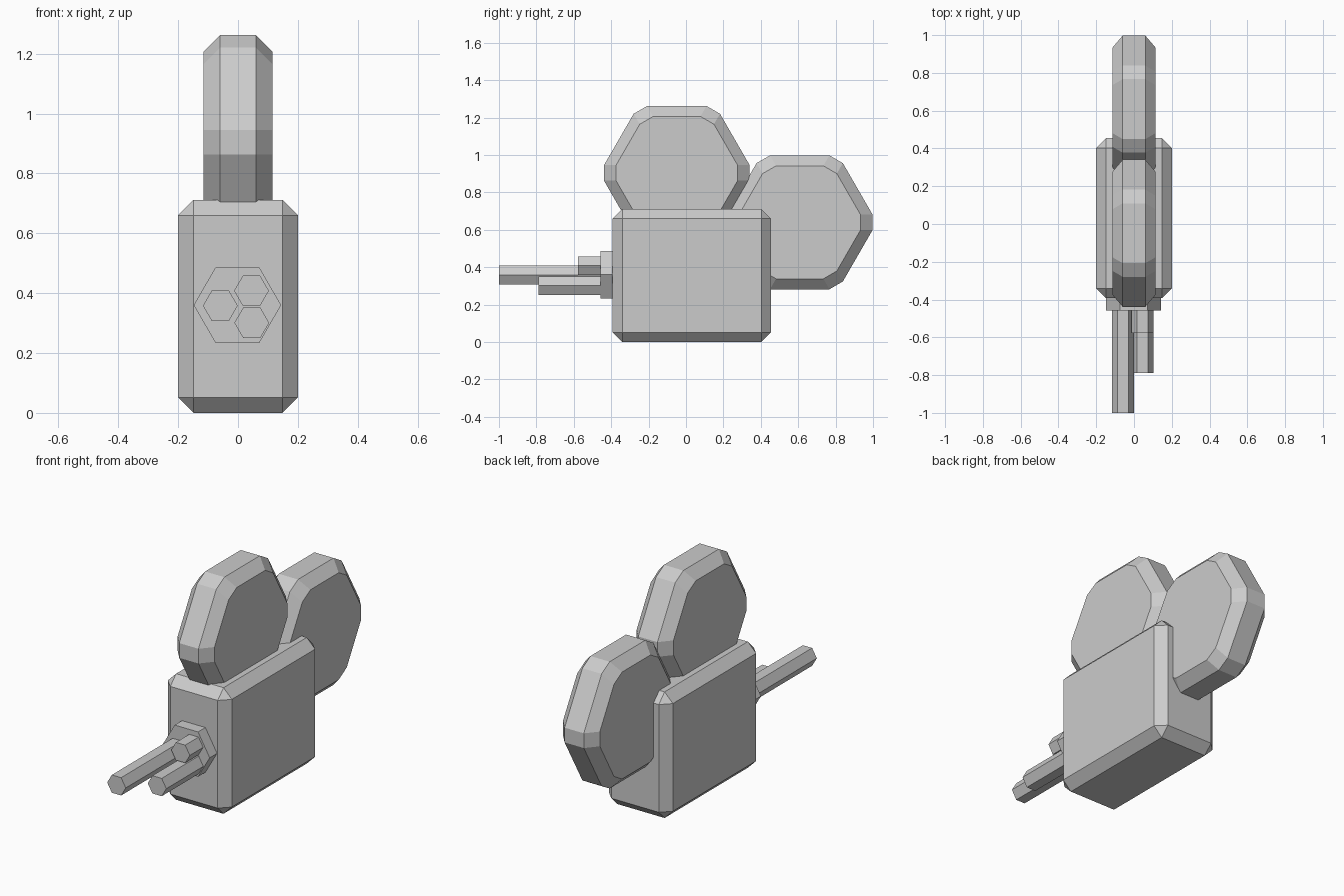
import bpy, bmesh
from math import cos, sin, pi

if "Cube" in bpy.data.objects:
    bpy.data.objects.remove(bpy.data.objects["Cube"])


def make_object(name, bm, location):
    bmesh.ops.recalc_face_normals(bm, faces=bm.faces)
    mesh = bpy.data.meshes.new(name)
    bm.to_mesh(mesh)
    bm.free()
    obj = bpy.data.objects.new(name, mesh)
    obj.location = location
    bpy.context.collection.objects.link(obj)
    return obj


def loft(name, rings, location):
    """Skin a stack of equal-length vertex rings and cap both ends."""
    bm = bmesh.new()
    rows = [[bm.verts.new(p) for p in ring] for ring in rings]
    n = len(rows[0])
    for a, b in zip(rows, rows[1:]):
        for i in range(n):
            j = (i + 1) % n
            bm.faces.new((a[i], a[j], b[j], b[i]))
    bm.faces.new(rows[0])
    bm.faces.new(rows[-1])
    return make_object(name, bm, location)


def hexagon(radius):
    return [(radius * cos(i * pi / 3), radius * sin(i * pi / 3)) for i in range(6)]


def cut_hexagon(apothem, cut):
    """Hexagon with each corner trimmed by a fixed distance along its edges."""
    radius = apothem / cos(pi / 6)
    pts = hexagon(radius)
    out = []
    for i, (u, v) in enumerate(pts):
        for k in (i - 1, (i + 1) % 6):
            t = cut / radius
            out.append((u + (pts[k][0] - u) * t, v + (pts[k][1] - v) * t))
    return out


def film_reel(name, y, z):
    levels = ((-0.115, 0.302), (-0.06, 0.358), (0.06, 0.358), (0.115, 0.302))
    rings = [[(x, u, v) for u, v in cut_hexagon(h, 0.048)] for x, h in levels]
    return loft(name, rings, (0, y, z))


def hex_tube(name, x, z, radius, y_front, y_back):
    rings = [[(u, y, v) for u, v in hexagon(radius)] for y in (y_front, y_back)]
    return loft(name, rings, (x, 0, z))


# Chamfered camera body
bm = bmesh.new()
bmesh.ops.create_cube(bm, size=1)
bmesh.ops.scale(bm, vec=(0.40, 0.847, 0.712), verts=bm.verts)
bmesh.ops.bevel(bm, geom=bm.edges[:], offset=0.052, segments=1,
                profile=0.5, affect='EDGES')
make_object("camera_body", bm, (0, 0.031, 0.356))

# Film reels, sunk into the top and the back of the body
film_reel("top_reel", -0.049, 0.904)
film_reel("rear_reel", 0.608, 0.640)

# Lens mount and three lenses of different length
hex_tube("lens_mount", -0.002, 0.36, 0.146, -0.458, -0.37)
for name, x, z, front in (("long_lens", -0.059, 0.358, -1.0),
                          ("short_lens", 0.045, 0.408, -0.577),
                          ("medium_lens", 0.046, 0.301, -0.788)):
    hex_tube(name, x, z, 0.058, front, -0.44)
